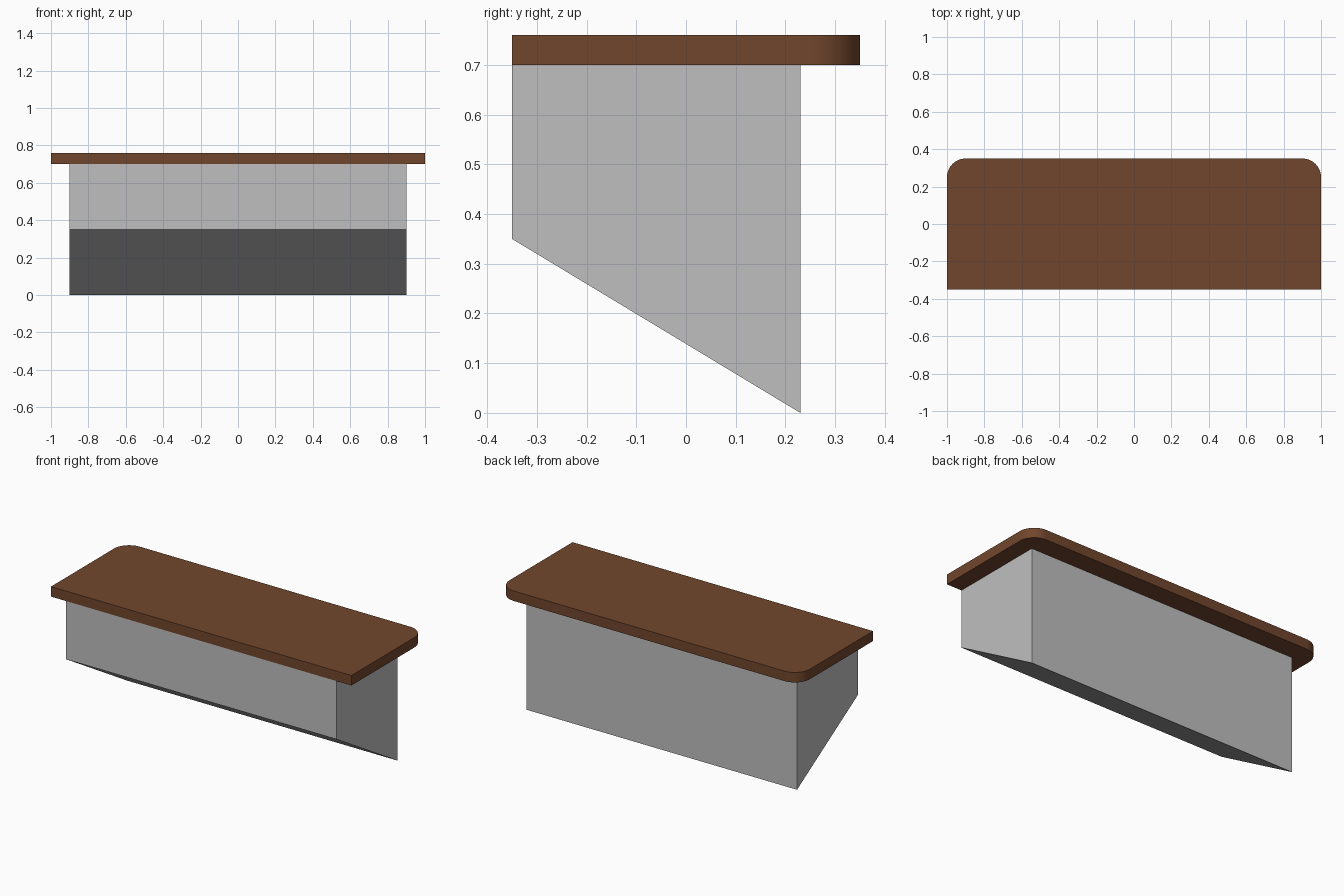
import bpy, bmesh, math
from mathutils import Vector

if "Cube" in bpy.data.objects:
    bpy.data.objects.remove(bpy.data.objects["Cube"])


def material(name, rgb):
    m = bpy.data.materials.new(name)
    m.diffuse_color = (*rgb, 1.0)
    m.use_nodes = True
    m.node_tree.nodes["Principled BSDF"].inputs["Base Color"].default_value = m.diffuse_color
    return m


def extrude_profile(name, points, offset, mat):
    """Closed prism: a flat outline pushed along an offset vector."""
    bm = bmesh.new()
    face = bm.faces.new([bm.verts.new(p) for p in points])
    ext = bmesh.ops.extrude_face_region(bm, geom=[face])
    verts = [g for g in ext["geom"] if isinstance(g, bmesh.types.BMVert)]
    bmesh.ops.translate(bm, verts=verts, vec=Vector(offset))
    bmesh.ops.recalc_face_normals(bm, faces=bm.faces[:])
    me = bpy.data.meshes.new(name)
    bm.to_mesh(me)
    bm.free()
    me.materials.append(mat)
    ob = bpy.data.objects.new(name, me)
    bpy.context.collection.objects.link(ob)
    return ob


wood = material("brown wood", (0.165, 0.061, 0.026))
grey = material("light grey", (0.52, 0.52, 0.52))

# Tabletop: square front corners, rounded back corners
R, STEPS = 0.1, 16
outline = [(-1, -0.35, 0.70), (1, -0.35, 0.70)]
for cx, start in ((1 - R, 0), (-1 + R, 90)):
    for i in range(STEPS + 1):
        a = math.radians(start + 90 * i / STEPS)
        outline.append((cx + R * math.cos(a), 0.35 - R + R * math.sin(a), 0.70))
top = extrude_profile("tabletop", outline, (0, 0, 0.06), wood)

# Smooth the rounded corners, keep the rims sharp
bpy.context.view_layer.objects.active = top
top.select_set(True)
bpy.ops.object.shade_smooth_by_angle(angle=math.radians(30))

# Base: side profile with a sloping underside
side = [(-0.9, -0.35, 0.35), (-0.9, 0.23, 0.0), (-0.9, 0.23, 0.70), (-0.9, -0.35, 0.70)]
extrude_profile("base_cabinet", side, (1.8, 0, 0), grey)
